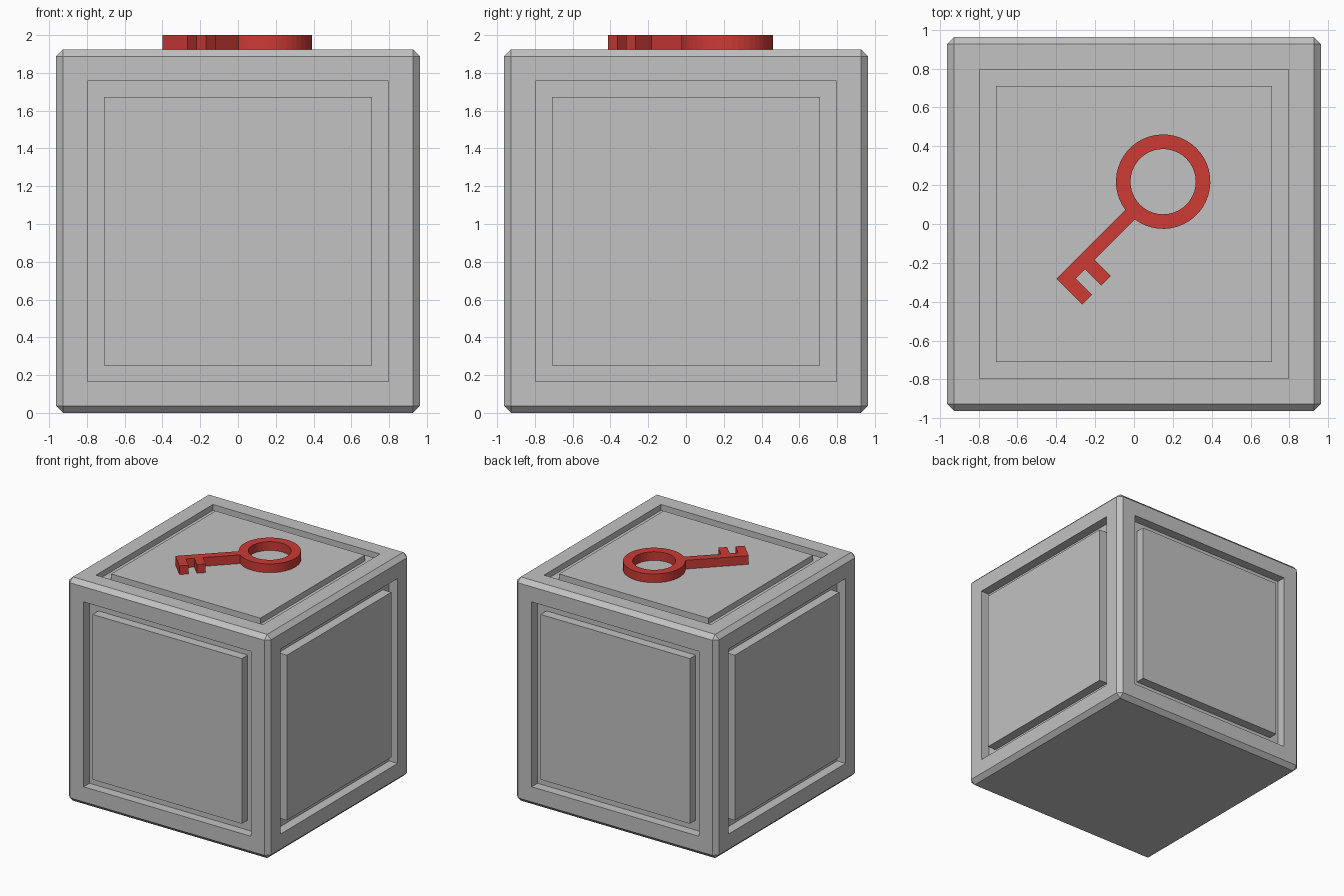
import bpy
import bmesh
from math import cos, sin, asin, pi, radians
from mathutils import Vector

default = bpy.data.objects.get("Cube")
if default:
    bpy.data.objects.remove(default, do_unlink=True)

SIZE = 1.925          # edge of the crate
TOP = 2.0             # top of the key


def make_material(name, rgb):
    mat = bpy.data.materials.new(name)
    mat.use_nodes = True
    colour = (*rgb, 1.0)
    mat.diffuse_color = colour
    bsdf = next(n for n in mat.node_tree.nodes if n.type == 'BSDF_PRINCIPLED')
    bsdf.inputs["Base Color"].default_value = colour
    return mat


grey = make_material("light_grey", (0.54, 0.54, 0.54))
red = make_material("key_red", (0.61, 0.044, 0.036))


def build_crate():
    bm = bmesh.new()
    bmesh.ops.create_cube(bm, size=SIZE)
    bmesh.ops.bevel(bm, geom=bm.edges[:], offset=0.037, segments=1,
                    profile=0.5, affect='EDGES')
    # Grooved panel on every side but the underside
    sides = [f for f in bm.faces if f.calc_area() > 1 and f.normal.z > -0.5]
    for face in sides:
        depth = 0.05 if face.normal.z > 0.5 else 0.08
        for thickness, push in ((0.13, 0), (0, -depth), (0.085, 0), (0, depth)):
            bmesh.ops.inset_individual(bm, faces=[face], thickness=thickness,
                                       depth=push, use_even_offset=True)
    bmesh.ops.translate(bm, verts=bm.verts[:], vec=(0, 0, SIZE / 2))
    bm.normal_update()
    mesh = bpy.data.meshes.new("crate")
    bm.to_mesh(mesh)
    bm.free()
    mesh.materials.append(grey)
    bpy.context.collection.objects.link(bpy.data.objects.new("crate", mesh))


def add_outline(curve, points):
    spline = curve.splines.new('POLY')
    spline.points.add(len(points) - 1)
    for p, (x, y) in zip(spline.points, points):
        p.co = (x, y, 0, 1)
    spline.use_cyclic_u = True


def build_key():
    # Drawn with the ring at the origin and the shaft along -x
    outer, inner, half = 0.243, 0.168, 0.034
    join = asin(half / outer)
    steps = 44
    arc = []
    for i in range(steps + 1):
        a = -pi + join + (2 * pi - 2 * join) * i / steps
        arc.append((outer * cos(a), outer * sin(a)))
    tip, bit = -0.742, -0.152
    shaft = [(tip, half), (tip, bit), (tip + 0.072, bit), (tip + 0.072, -half),
             (tip + 0.138, -half), (tip + 0.138, bit), (tip + 0.208, bit),
             (tip + 0.208, -half)]
    hole = [(inner * cos(2 * pi * i / 40), inner * sin(2 * pi * i / 40))
            for i in range(40)]

    curve = bpy.data.curves.new("key", 'CURVE')
    curve.dimensions = '2D'
    curve.fill_mode = 'BOTH'
    curve.extrude = (TOP - SIZE) / 2
    add_outline(curve, arc + shaft)
    add_outline(curve, hole)
    curve.materials.append(red)
    key = bpy.data.objects.new("key", curve)
    bpy.context.collection.objects.link(key)
    key.location = Vector((0.15, 0.218, (TOP + SIZE) / 2))
    key.rotation_euler.z = radians(45)

    bpy.ops.object.select_all(action='DESELECT')
    key.select_set(True)
    bpy.context.view_layer.objects.active = key
    bpy.ops.object.convert(target='MESH')
    bpy.ops.object.shade_flat()


build_crate()
build_key()
